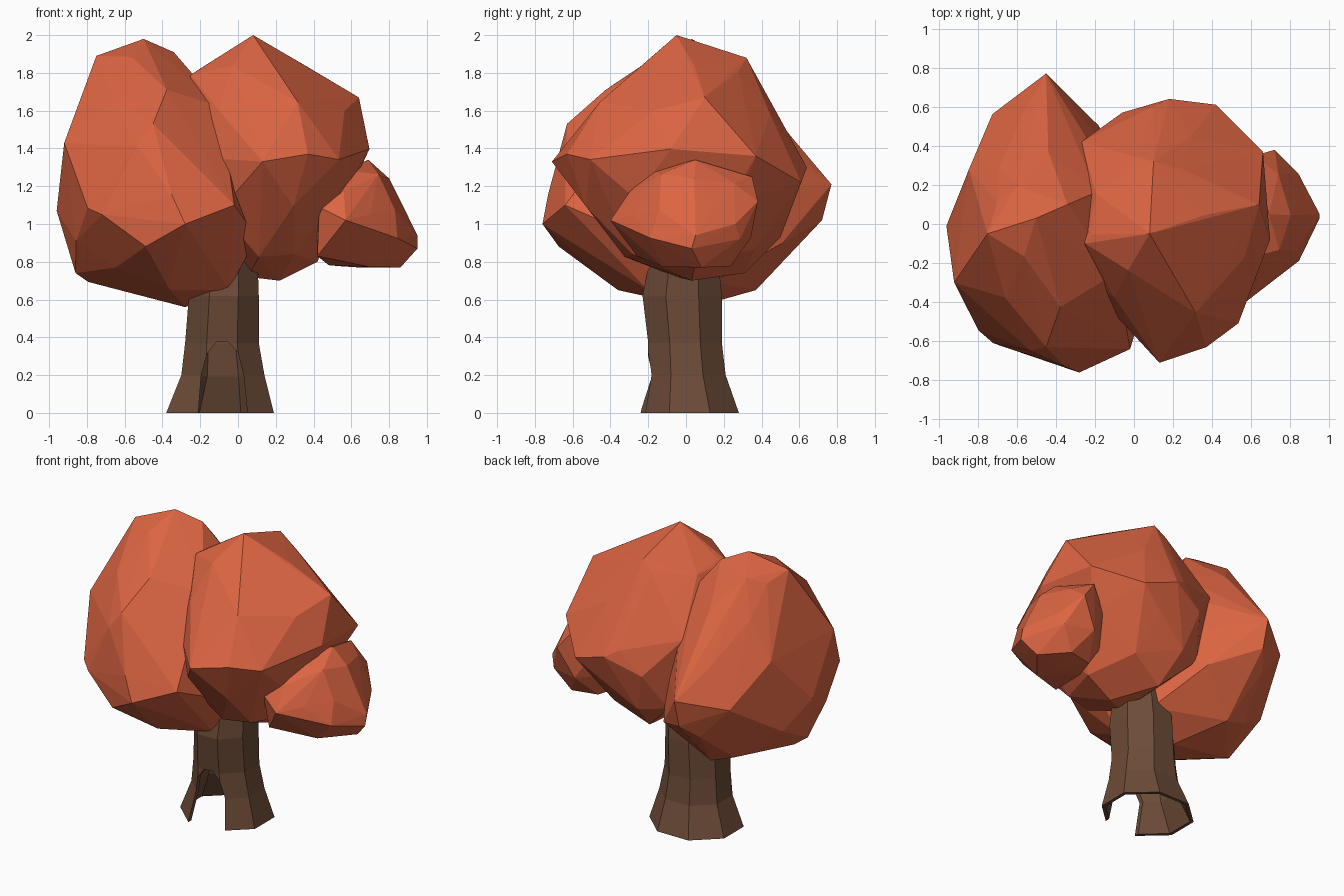
import bpy, bmesh, random
from math import cos, sin, pi
from mathutils import Vector

if "Cube" in bpy.data.objects:
    bpy.data.objects.remove(bpy.data.objects["Cube"])


def material(name, rgb):
    m = bpy.data.materials.new(name)
    m.diffuse_color = (*rgb, 1)
    m.use_nodes = True
    m.node_tree.nodes["Principled BSDF"].inputs["Base Color"].default_value = m.diffuse_color
    return m


def to_object(name, bm, mat=None):
    bmesh.ops.recalc_face_normals(bm, faces=bm.faces)
    me = bpy.data.meshes.new(name)
    bm.to_mesh(me)
    bm.free()
    ob = bpy.data.objects.new(name, me)
    bpy.context.collection.objects.link(ob)
    if mat:
        me.materials.append(mat)
    return ob


def ring(level, sides, phase, rng=None):
    """Points round one level given as (z, x min, x max, y min, y max)."""
    z, x0, x1, y0, y1 = level
    pts = []
    for i in range(sides):
        a = 2 * pi * (i + phase) / sides
        k = 1.0
        dz = 0
        if rng:
            a += rng.uniform(-0.12, 0.12)
            k = rng.uniform(0.97, 1.05)
            dz = rng.uniform(-0.04, 0.04)
        pts.append(Vector(((x0 + x1) / 2 + cos(a) * k * (x1 - x0) / 2,
                           (y0 + y1) / 2 + sin(a) * k * (y1 - y0) / 2, z + dz)))
    return pts


def foliage(name, levels, tips, sides, seed):
    """Faceted clump: hull around jittered rings plus a few corner points."""
    rng = random.Random(seed)
    pts = [Vector(t) for t in tips]
    x0, x1 = min(l[1] for l in levels), max(l[2] for l in levels)
    y0, y1 = min(l[3] for l in levels), max(l[4] for l in levels)
    for n, level in enumerate(levels):
        for p in ring(level, sides, n * 0.5, rng):
            p.x = min(max(p.x, x0), x1)
            p.y = min(max(p.y, y0), y1)
            pts.append(p)
    bm = bmesh.new()
    for p in pts:
        bm.verts.new(p)
    bmesh.ops.convex_hull(bm, input=bm.verts[:])
    bmesh.ops.delete(bm, geom=[v for v in bm.verts if not v.link_faces], context='VERTS')
    return to_object(name, bm, LEAF)


LEAF = material("leaf_orange", (0.72, 0.13, 0.055))
BARK = material("bark_brown", (0.15, 0.07, 0.038))

# Three foliage clumps
foliage("left_foliage",
        [(1.86, -0.72, -0.36, -0.16, 0.20),
         (1.68, -0.80, -0.16, -0.44, 0.38),
         (1.42, -0.90, -0.08, -0.66, 0.56),
         (1.12, -0.94, -0.02, -0.73, 0.68),
         (0.92, -0.91, 0.04, -0.68, 0.60),
         (0.73, -0.80, 0.00, -0.48, 0.42)],
        [(-0.5, 0.03, 1.98), (-0.75, -0.05, 1.89), (-0.28, -0.76, 1.0), (-0.45, 0.77, 1.21),
         (-0.96, -0.01, 1.07), (-0.02, -0.64, 1.1), (-0.28, 0.05, 0.56), (-0.45, 0.37, 0.65),
         (0.10, -0.25, 0.93), (-0.05, -0.2, 0.65), (-0.09, -0.25, 1.62), (-0.72, -0.61, 1.05),
         (-0.34, 0.1, 1.91), (-0.92, -0.3, 1.43), (-0.45, -0.63, 1.53), (-0.45, 0.72, 1.02),
         (-0.86, -0.1, 0.74), (-0.36, -0.36, 0.65)],
        7, 4)
foliage("middle_foliage",
        [(1.80, -0.22, 0.36, -0.24, 0.34),
         (1.62, -0.28, 0.60, -0.46, 0.47),
         (1.36, -0.30, 0.70, -0.64, 0.60),
         (1.10, -0.22, 0.60, -0.56, 0.57),
         (0.86, -0.06, 0.40, -0.34, 0.42)],
        [(0.08, -0.05, 2.0), (0.1, 0.32, 1.88), (0.13, -0.71, 1.33), (0.64, 0.1, 1.67),
         (0.66, 0.37, 1.36), (0.37, -0.63, 1.37), (0.18, 0.64, 1.3), (0.22, 0.03, 0.7),
         (-0.34, 0.1, 1.55), (-0.27, 0.42, 1.45), (-0.25, -0.1, 1.79), (0.42, 0.61, 1.22),
         (0.05, -0.05, 0.72), (0.42, 0.05, 0.8), (0.06, 0.31, 0.74), (0.02, 0.5, 0.93),
         (-0.16, 0.42, 0.95), (-0.06, 0.57, 1.2)],
        7, 11)
foliage("right_foliage",
        [(1.25, 0.48, 0.80, -0.18, 0.30),
         (1.08, 0.42, 0.85, -0.30, 0.36),
         (0.92, 0.41, 0.91, -0.27, 0.35),
         (0.81, 0.48, 0.86, -0.12, 0.24)],
        [(0.69, 0.05, 1.34), (0.57, -0.4, 1.02), (0.72, 0.38, 1.12), (0.84, 0.26, 1.0),
         (0.95, 0.05, 0.94), (0.95, 0.03, 0.87), (0.86, 0.08, 0.77), (0.64, 0.05, 0.77),
         (0.43, -0.34, 1.09), (0.42, -0.26, 0.83), (0.56, -0.3, 1.17), (0.62, 0.35, 1.25)],
        7, 3)

# Hollow eight-sided trunk, open underneath
levels = [(0, -0.38, 0.19, -0.24, 0.28), (0.20, -0.30, 0.14, -0.20, 0.21),
          (0.37, -0.28, 0.11, -0.20, 0.19), (0.62, -0.26, 0.11, -0.23, 0.19),
          (0.92, -0.22, 0.10, -0.17, 0.16)]
bm = bmesh.new()
rows = []
for level in levels:
    z, x0, x1, y0, y1 = level
    g = 0.5 * (1 / cos(pi / 8) - 1)      # makes the flats touch the given limits
    dx, dy = (x1 - x0) * g, (y1 - y0) * g
    rows.append([bm.verts.new(p) for p in
                 ring((z, x0 - dx, x1 + dx, y0 - dy, y1 + dy), 8, 0.5)])
for a, b in zip(rows, rows[1:]):
    for i in range(8):
        j = (i + 1) % 8
        bm.faces.new((a[i], a[j], b[j], b[i]))
bm.faces.new(rows[-1])
trunk = to_object("trunk", bm, BARK)
wall = trunk.modifiers.new("wall", 'SOLIDIFY')
wall.thickness = 0.025
wall.offset = -1

# Arched doorway cut through the front wall
arch = [(-0.21, -0.1), (-0.21, 0), (-0.195, 0.2), (-0.165, 0.31), (-0.115, 0.375),
        (-0.05, 0.375), (0, 0.32), (0.03, 0.2), (0.05, 0), (0.05, -0.1)]
bm = bmesh.new()
face = bm.faces.new([bm.verts.new((x, -0.5, z)) for x, z in arch])
new = bmesh.ops.extrude_face_region(bm, geom=[face])["geom"]
bmesh.ops.translate(bm, vec=(0, 0.48, 0), verts=[v for v in new if isinstance(v, bmesh.types.BMVert)])
cutter = to_object("doorway_cutter", bm)
cutter.hide_render = True
door = trunk.modifiers.new("doorway", 'BOOLEAN')
door.operation = 'DIFFERENCE'
door.solver = 'EXACT'
door.object = cutter
bpy.context.view_layer.objects.active = trunk
for name in ("wall", "doorway"):
    bpy.ops.object.modifier_apply(modifier=name)
bpy.data.objects.remove(cutter)
for v in trunk.data.vertices:            # flat foot on the ground
    v.co.z = max(v.co.z, 0)
